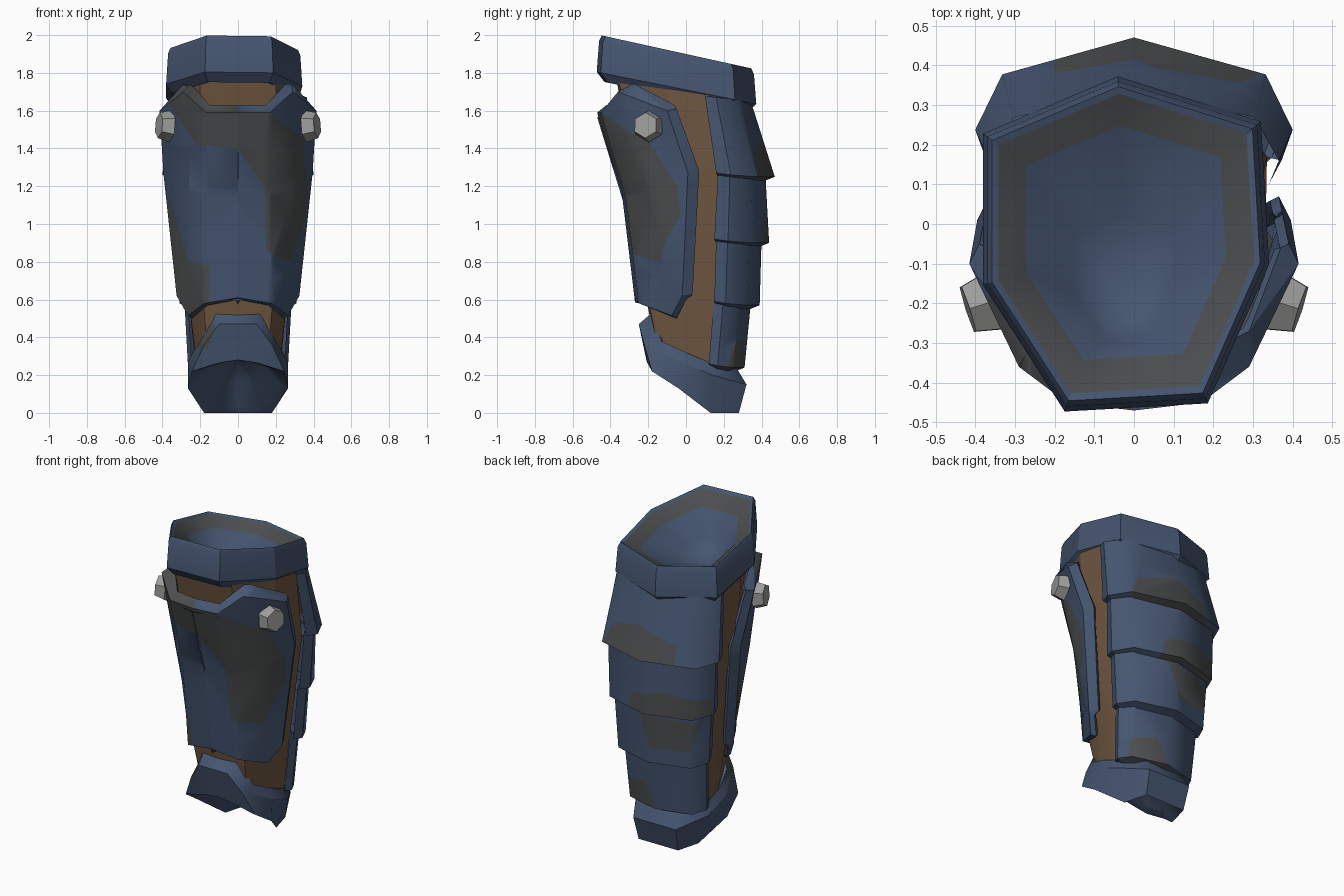
import bpy, bmesh, math
from mathutils import Vector

if "Cube" in bpy.data.objects:
    bpy.data.objects.remove(bpy.data.objects["Cube"])


def material(name, rgb):
    m = bpy.data.materials.new(name)
    m.diffuse_color = (*rgb, 1)
    m.use_nodes = True
    m.node_tree.nodes["Principled BSDF"].inputs["Base Color"].default_value = m.diffuse_color
    return m


BLUE = material("steel blue", (0.06, 0.091, 0.162))
GREY = material("worn grey", (0.072, 0.076, 0.078))
BROWN = material("brown leather", (0.16, 0.095, 0.052))
METAL = material("bolt metal", (0.34, 0.34, 0.33))


def finish(name, bm, mats, angle=24):
    me = bpy.data.meshes.new(name)
    bm.to_mesh(me)
    bm.free()
    ob = bpy.data.objects.new(name, me)
    bpy.context.collection.objects.link(ob)
    for m in mats:
        me.materials.append(m)
    bpy.ops.object.select_all(action='DESELECT')
    ob.select_set(True)
    bpy.context.view_layer.objects.active = ob
    bpy.ops.object.shade_smooth_by_angle(angle=math.radians(angle), keep_sharp_edges=True)
    return ob


def paint(bm, poly, back=False):
    """Cut a convex x-z patch into the mesh and mark its faces grey."""
    edges = list(zip(poly, poly[1:] + poly[:1]))
    for a, b in edges:
        bmesh.ops.bisect_plane(bm, geom=bm.verts[:] + bm.edges[:] + bm.faces[:],
                               plane_co=(a[0], 0, a[1]),
                               plane_no=(b[1] - a[1], 0, a[0] - b[0]))
    for f in bm.faces:
        f.normal_update()
        c = f.calc_center_median()
        s = [(b[0] - a[0]) * (c.z - a[1]) - (b[1] - a[1]) * (c.x - a[0]) for a, b in edges]
        if (min(s) > 0 or max(s) < 0) and (f.normal.y > 0) == back:
            f.material_index = 1


def loft(name, rows, mats, mirror=True, wrap=True, bands=(), patches=(), back=False,
         angle=24, sharp_rows=(), sharp_cols=()):
    """Skin rows of points, listed top to bottom and counter-clockwise."""
    bm = bmesh.new()
    rings = []
    # Columns off the centre line are the ones to mirror
    sides = [i for i, p in enumerate(rows[0]) if abs(p[0]) > 0.001]
    for row in rows:
        if mirror:
            row = [(-row[i][0], row[i][1], row[i][2]) for i in reversed(sides)] + list(row)
        rings.append([bm.verts.new(p) for p in row])
    n = len(rings[0])
    for k, (r, s) in enumerate(zip(rings, rings[1:])):
        for i in range(n if wrap else n - 1):
            j = (i + 1) % n
            f = bm.faces.new((r[i], s[i], s[j], r[j]))
            f.material_index = 1 if k in bands else 0
    # Creases that stay crisp along whole rows and columns
    lines = [rings[k] for k in sharp_rows] + [[r[c] for r in rings] for c in sharp_cols]
    for line in lines:
        for a, b in zip(line, line[1:] + line[:1]):
            e = bm.edges.get((a, b))
            if e:
                e.smooth = False
    bmesh.ops.remove_doubles(bm, verts=bm.verts[:], dist=0.0005)
    for p in patches:
        paint(bm, p, back)
    return finish(name, bm, mats, angle)


# Leather leg sleeve
loft("leather_sleeve", [
    [(0, -.37, 1.78), (.2, -.36, 1.78), (.33, -.1, 1.75), (.325, .12, 1.71), (.19, .26, 1.66), (0, .28, 1.65)],
    [(0, -.28, 1.25), (.2, -.26, 1.25), (.32, -.05, 1.25), (.335, .17, 1.25), (.2, .33, 1.25), (0, .35, 1.25)],
    [(0, -.2, .55), (.18, -.19, .55), (.255, -.02, .55), (.255, .15, .55), (.16, .27, .55), (0, .3, .55)],
    [(0, -.15, .3), (.16, -.14, .3), (.22, 0, .26), (.22, .14, .2), (.12, .24, .18), (0, .24, .18)],
], [BROWN])

# Top rim: tilted seven-sided collar
RIM = [(-.37, -.15), (-.17, -.46), (.18, -.44), (.33, -.1), (.31, .25), (-.04, .36), (-.37, .22)]


def rim_ring(scale, base, slope, shift=0):
    out = []
    for x, y in RIM:
        px, py = -.02 + (x + .02) * scale, -.04 + (y + .04) * scale + shift
        out.append((px, py, base - slope * py))
    return out


loft("top_rim", [
    rim_ring(.92, 1.89, .22), rim_ring(.965, 1.9, .22), rim_ring(1, 1.87, .22),
    rim_ring(1.03, 1.71, .2), rim_ring(.93, 1.665, .2), rim_ring(.8, 1.68, .2),
], [BLUE], mirror=False)

# Smooth dished lining inside the rim with a grey band
loft("rim_lining", [
    rim_ring(0, 1.6, .2, -.17), rim_ring(.38, 1.69, .2, -.09),
    rim_ring(.72, 1.83, .22), rim_ring(.92, 1.89, .22),
], [BLUE, GREY], mirror=False, bands=(2,), angle=85)

# Front shin plate: lip, face and turned-back side rims
plate = loft("shin_plate", [
    [(0, -.42, 1.63), (.15, -.4, 1.63), (.25, -.29, 1.74), (.29, -.27, 1.74), (.37, -.06, 1.63)],
    [(0, -.47, 1.59), (.17, -.45, 1.59), (.29, -.36, 1.7), (.415, -.1, 1.6), (.39, -.05, 1.61)],
    [(0, -.335, 1.15), (.17, -.32, 1.15), (.325, -.18, 1.18), (.395, .01, 1.27), (.365, .07, 1.28)],
    [(0, -.27, .61), (.18, -.25, .58), (.265, -.075, .515), (.325, -.02, .62), (.3, .035, .63)],
    [(0, -.23, .6), (.16, -.22, .57), (.245, -.05, .5), (.3, .0, .6), (.29, .03, .62)],
], [BLUE, GREY], wrap=False, angle=60, sharp_rows=(0, 1, 3, 4), sharp_cols=(0, 1, 7, 8), patches=[
    [(-.37, 1.64), (-.22, 1.42), (0, 1.4), (0, 1.66), (-.2, 1.75), (-.3, 1.75)],
    [(0, 1.4), (.34, 1.4), (.35, 1.44), (.17, 1.59), (0, 1.59)],
    [(0, 1.4), (.14, 1.2), (.37, 1.2), (.345, 1.4)],
    [(.14, 1.2), (.15, .85), (.28, .8), (.36, 1.05), (.37, 1.2)],
    [(-.37, 1.15), (-.35, .5), (-.26, .5), (-.26, .8)],
    [(-.26, .8), (-.26, .5), (-.15, .5), (-.15, .78)],
])
solid = plate.modifiers.new("thickness", 'SOLIDIFY')
solid.thickness = .025
solid.offset = -1


# Overlapping back lames
def lame_row(z, x, y, front):
    d = y - front
    return [(0, y, z), (-.83 * x, front + .7 * d, z), (-x, front + .25 * d, z + .01), (-.93 * x, front, z + .02)]


LAMES = [  # name, then z, half width, back y and front y of the top and bottom, then the grey patch
    ("upper_lame", (1.66, .365, .34, .1), (1.25, .4, .47, .16),
     [(-.2, 1.2), (.34, 1.2), (.27, 1.38), (.05, 1.44), (-.2, 1.36)]),
    ("second_lame", (1.27, .375, .42, .17), (.9, .355, .44, .15),
     [(-.35, .85), (.14, .85), (.1, 1.0), (-.1, 1.05), (-.35, 1.02)]),
    ("third_lame", (.92, .335, .4, .16), (.57, .31, .39, .15),
     [(-.26, .68), (-.02, .66), (.06, .88), (-.3, .86)]),
    ("lower_lame", (.6, .285, .345, .15), (.24, .265, .31, .12),
     [(-.02, .2), (.24, .2), (.23, .36), (.08, .4)]),
]
for name, top, bottom, patch in LAMES:
    z, x, y, front = bottom
    loft(name, [lame_row(*top), lame_row(*bottom),
                lame_row(z - .02, x - .05, y - .05, front + .01),
                lame_row(z + .02, x - .12, y - .12, front + .02)],
         [BLUE, GREY], wrap=False, patches=[patch], back=True,
         angle=60, sharp_rows=(1, 2), sharp_cols=(1, 5))

# Ankle cuff with raised front tab and hollow underside
lower = [(0, -.21, .28), (.1, -.205, .265), (.245, -.18, .22), (.265, -.04, .13),
         (.18, .13, 0), (.14, .28, 0), (0, .28, 0)]


def dish(t, lift):
    return [(x * (1 - t), y + (.08 - y) * t, z + (.13 - z) * t + lift) for x, y, z in lower]


loft("ankle_cuff", [
    [(0, -.14, .5), (.1, -.14, .5), (.17, -.1, .34), (.2, 0, .27), (.19, .13, .22), (.1, .22, .21), (0, .22, .21)],
    [(0, -.18, .53), (.12, -.18, .53), (.2, -.13, .38), (.24, 0, .32), (.23, .14, .26), (.13, .26, .25), (0, .26, .25)],
    [(0, -.25, .47), (.1, -.25, .47), (.18, -.22, .36), (.265, -.03, .27), (.255, .14, .2), (.15, .32, .15), (0, .32, .15)],
    lower, dish(.15, .02), dish(.45, .11), dish(.75, .15), dish(1, .16),
], [BLUE, GREY], angle=60, sharp_rows=(1, 2, 3), patches=[[(-.22, .34), (-.16, .34), (-.12, .46), (-.17, .48)]])

# Hexagonal side bolts
for side, label in ((1, "right"), (-1, "left")):
    bm = bmesh.new()
    axis = Vector((side * .93, -.3, .08))
    bmesh.ops.create_cone(bm, cap_ends=True, segments=6, radius1=.085, radius2=.068, depth=.065)
    bmesh.ops.rotate(bm, verts=bm.verts[:], matrix=axis.to_track_quat('Z', 'Y').to_matrix())
    bmesh.ops.translate(bm, verts=bm.verts[:], vec=(side * .388, -.205, 1.52))
    finish(label + "_bolt", bm, [METAL])
